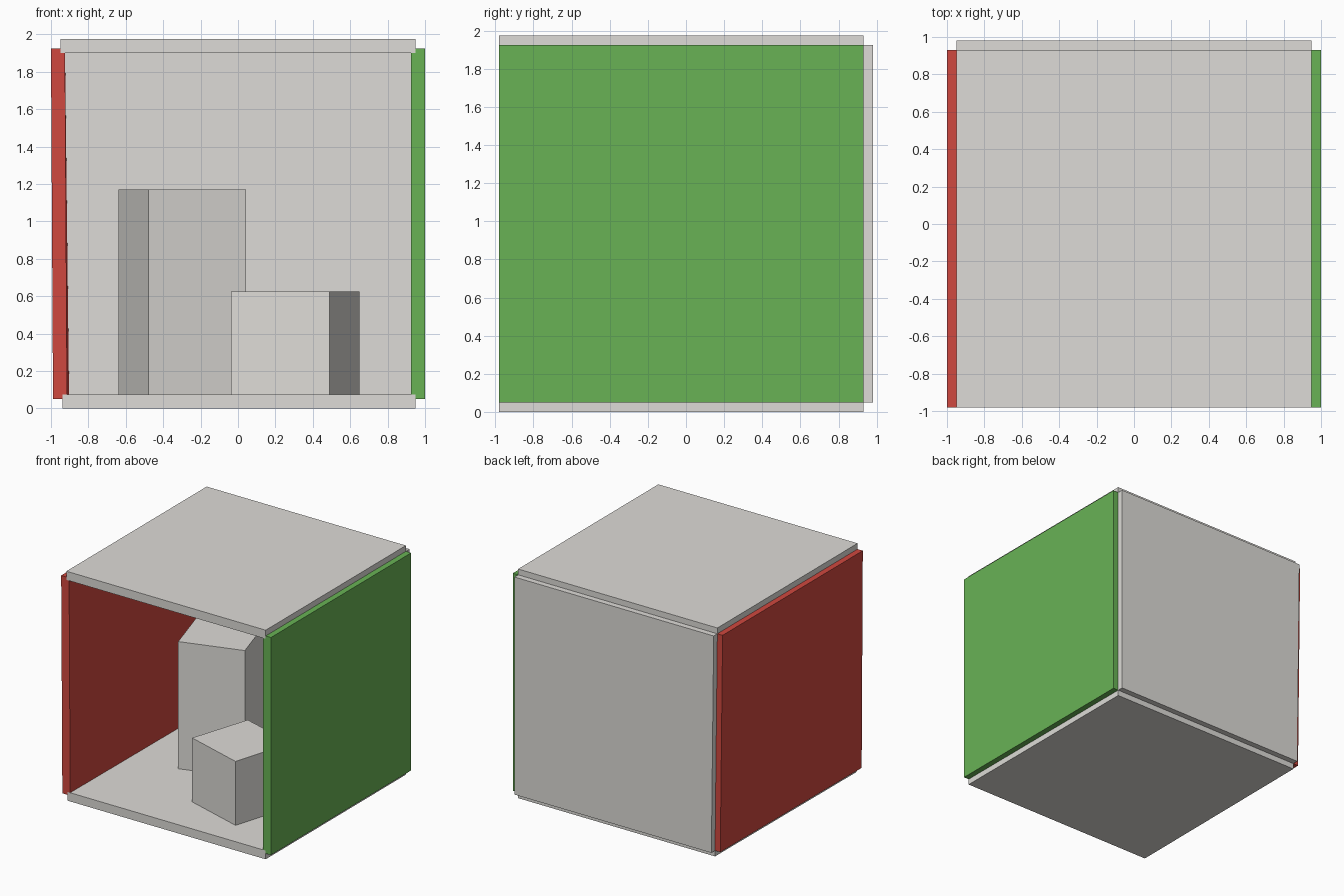
import bpy
import bmesh
from mathutils import Vector

if "Cube" in bpy.data.objects:
    bpy.data.objects.remove(bpy.data.objects["Cube"])


def material(name, rgb):
    m = bpy.data.materials.new(name)
    m.diffuse_color = (*rgb, 1)
    m.use_nodes = True
    m.node_tree.nodes["Principled BSDF"].inputs["Base Color"].default_value = m.diffuse_color
    return m


GREY = material("warm_grey", (0.725, 0.71, 0.68))
RED = material("red", (0.63, 0.065, 0.05))
GREEN = material("green", (0.14, 0.45, 0.091))


def prism(name, lower, upper, mat):
    """Closed solid between two matching loops of points."""
    bm = bmesh.new()
    a = [bm.verts.new(p) for p in lower]
    b = [bm.verts.new(p) for p in upper]
    n = len(a)
    bm.faces.new(a)
    bm.faces.new(b)
    for i in range(n):
        j = (i + 1) % n
        bm.faces.new((a[i], a[j], b[j], b[i]))
    bmesh.ops.recalc_face_normals(bm, faces=bm.faces)
    me = bpy.data.meshes.new(name)
    bm.to_mesh(me)
    bm.free()
    me.materials.append(mat)
    ob = bpy.data.objects.new(name, me)
    bpy.context.collection.objects.link(ob)
    return ob


def slab(name, corners, outward, mat, outer=0.05, inner=0.025):
    """Thick panel around a quad, mostly on its outer side."""
    n = Vector(outward)
    pts = [Vector(c) for c in corners]
    return prism(name, [p - n * inner for p in pts], [p + n * outer for p in pts], mat)


# Room extents; the left side leans in slightly at the floor
W = 0.95
FRONT, BACK = -0.98, 0.93
LOW, HIGH = 0.05, 1.925
FL = (-0.939, FRONT, LOW)
BL = (-0.928, BACK, LOW)
FR, BR = (W, FRONT, LOW), (W, BACK, LOW)
TFL, TBL = (-W, FRONT, HIGH), (-W, BACK, HIGH)
TFR, TBR = (W, FRONT, HIGH), (W, BACK, HIGH)

# Room panels
slab("floor", (FL, FR, BR, BL), (0, 0, -1), GREY)
slab("ceiling", (TFL, TFR, TBR, TBL), (0, 0, 1), GREY)
slab("back_wall", (BL, BR, TBR, TBL), (0, 1, 0), GREY)
slab("left_wall", (FL, BL, TBL, TFL), (-1, 0, 0), RED)
slab("right_wall", (FR, BR, TBR, TFR), (1, 0, 0), GREEN)


# Turned blocks standing on the floor
def block(name, footprint, top):
    prism(name, [(x, y, 0.075) for x, y in footprint],
          [(x, y, top) for x, y in footprint], GREY)


block("short_block", ((0.49, -0.733), (0.649, -0.205), (0.127, -0.049), (-0.038, -0.571)), 0.626)
block("tall_block", ((-0.478, -0.132), (0.044, 0.03), (-0.118, 0.559), (-0.64, 0.394)), 1.171)
